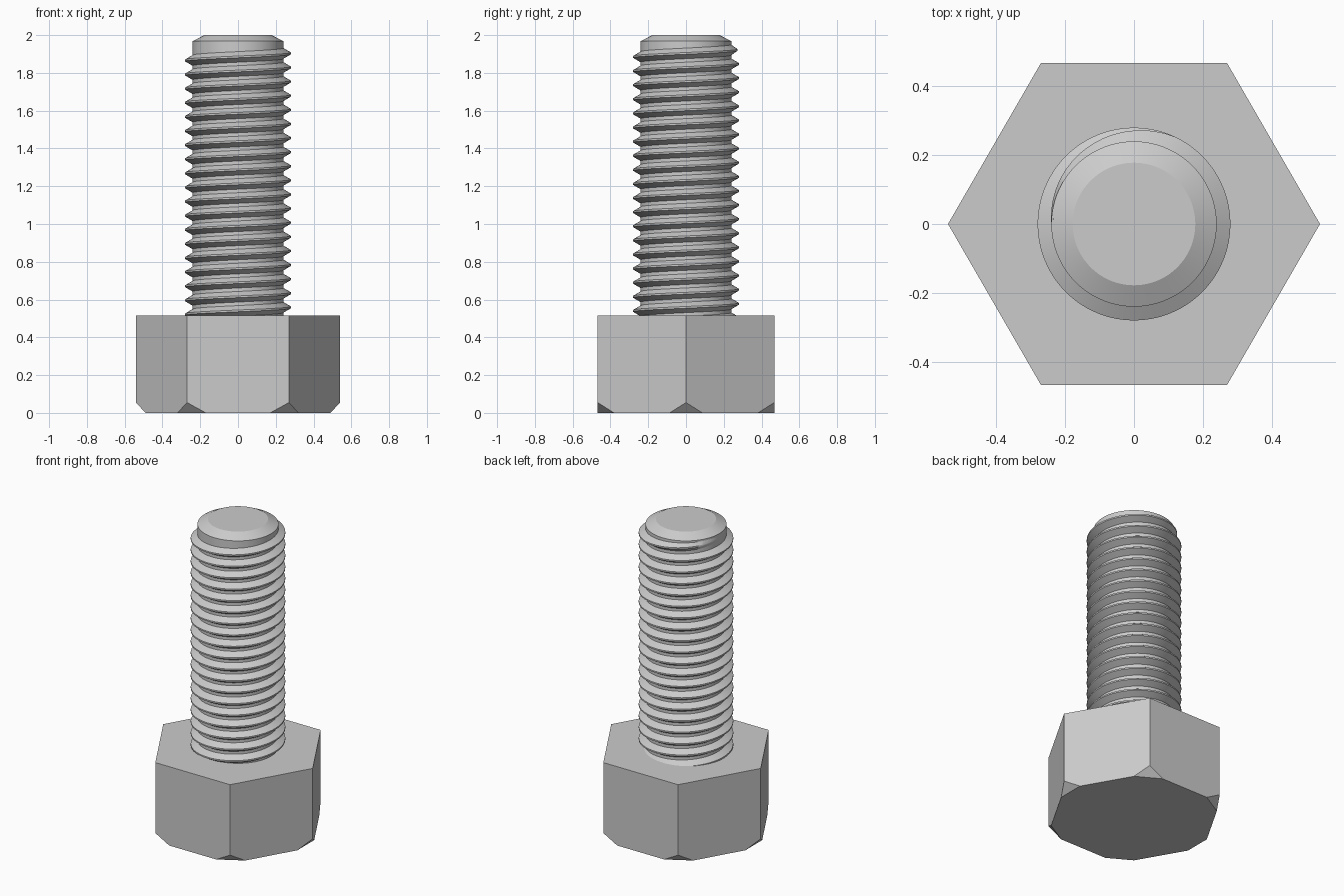
import bpy, bmesh
from math import cos, sin, pi, radians
from mathutils import Vector

default = bpy.data.objects.get("Cube")
if default:
    bpy.data.objects.remove(default)

HEAD_R, HEAD_H = 0.54, 0.515
CORE_R, CREST_R = 0.24, 0.28
PITCH = 0.0747
SEG = 72

steel = bpy.data.materials.new("grey steel")
steel.use_nodes = True
grey = (0.6, 0.6, 0.6, 1)
steel.diffuse_color = grey
steel.node_tree.nodes["Principled BSDF"].inputs["Base Color"].default_value = grey


def finish(bm, name, smooth_angle=None):
    bmesh.ops.recalc_face_normals(bm, faces=bm.faces[:])
    mesh = bpy.data.meshes.new(name)
    bm.to_mesh(mesh)
    bm.free()
    mesh.materials.append(steel)
    obj = bpy.data.objects.new(name, mesh)
    bpy.context.collection.objects.link(obj)
    if smooth_angle:
        bpy.ops.object.select_all(action='DESELECT')
        obj.select_set(True)
        bpy.context.view_layer.objects.active = obj
        bpy.ops.object.shade_smooth_by_angle(angle=radians(smooth_angle))
    return obj


def loft(bm, rings):
    """Join closed rings of points in order and cap both ends."""
    loops = [[bm.verts.new(p) for p in ring] for ring in rings]
    for a, b in zip(loops, loops[1:]):
        for i in range(len(a)):
            j = (i + 1) % len(a)
            bm.faces.new((a[i], a[j], b[j], b[i]))
    bm.faces.new(loops[0])
    bm.faces.new(loops[-1])


def circle(r, z, n):
    return [(r * cos(2 * pi * i / n), r * sin(2 * pi * i / n), z) for i in range(n)]


# Hexagonal head with its lower corners cut off flat
bm = bmesh.new()
loft(bm, [circle(HEAD_R, 0, 6), circle(HEAD_R, HEAD_H, 6)])
for k in range(6):
    c, s = cos(k * pi / 3), sin(k * pi / 3)
    cut = bmesh.ops.bisect_plane(
        bm, geom=bm.verts[:] + bm.edges[:] + bm.faces[:],
        plane_co=Vector((0.49 * c, 0.49 * s, 0)),
        plane_no=Vector((c, s, -0.91)), clear_outer=True)
    rim = [e for e in cut["geom_cut"] if isinstance(e, bmesh.types.BMEdge)]
    bmesh.ops.edgeloop_fill(bm, edges=rim)
finish(bm, "bolt_head")

# Plain core of the shank with a chamfered tip
bm = bmesh.new()
loft(bm, [circle(CORE_R, HEAD_H - 0.02, SEG), circle(CORE_R, 1.968, SEG),
          circle(0.178, 2, SEG)])
finish(bm, "shank_core", 20)

# Right-handed thread, fading into the core near the tip
bm = bmesh.new()
START, FADE, END = -19 * 360, 425, 540
STEP = 360 // SEG
rings = []
for deg in range(START, END + 1, STEP):
    z = 1.866 + PITCH * (deg - 180) / 360
    fade = min(1, (END - deg) / (END - FADE))
    crest = CORE_R + (CREST_R - CORE_R) * fade
    c, s = cos(radians(deg)), sin(radians(deg))
    profile = [(CORE_R - 0.005, -0.031), (crest, -PITCH / 16),
               (crest, PITCH / 16), (CORE_R - 0.005, 0.031)]
    rings.append([(r * c, r * s, z + dz) for r, dz in profile])
loft(bm, rings)
finish(bm, "thread", 30)
